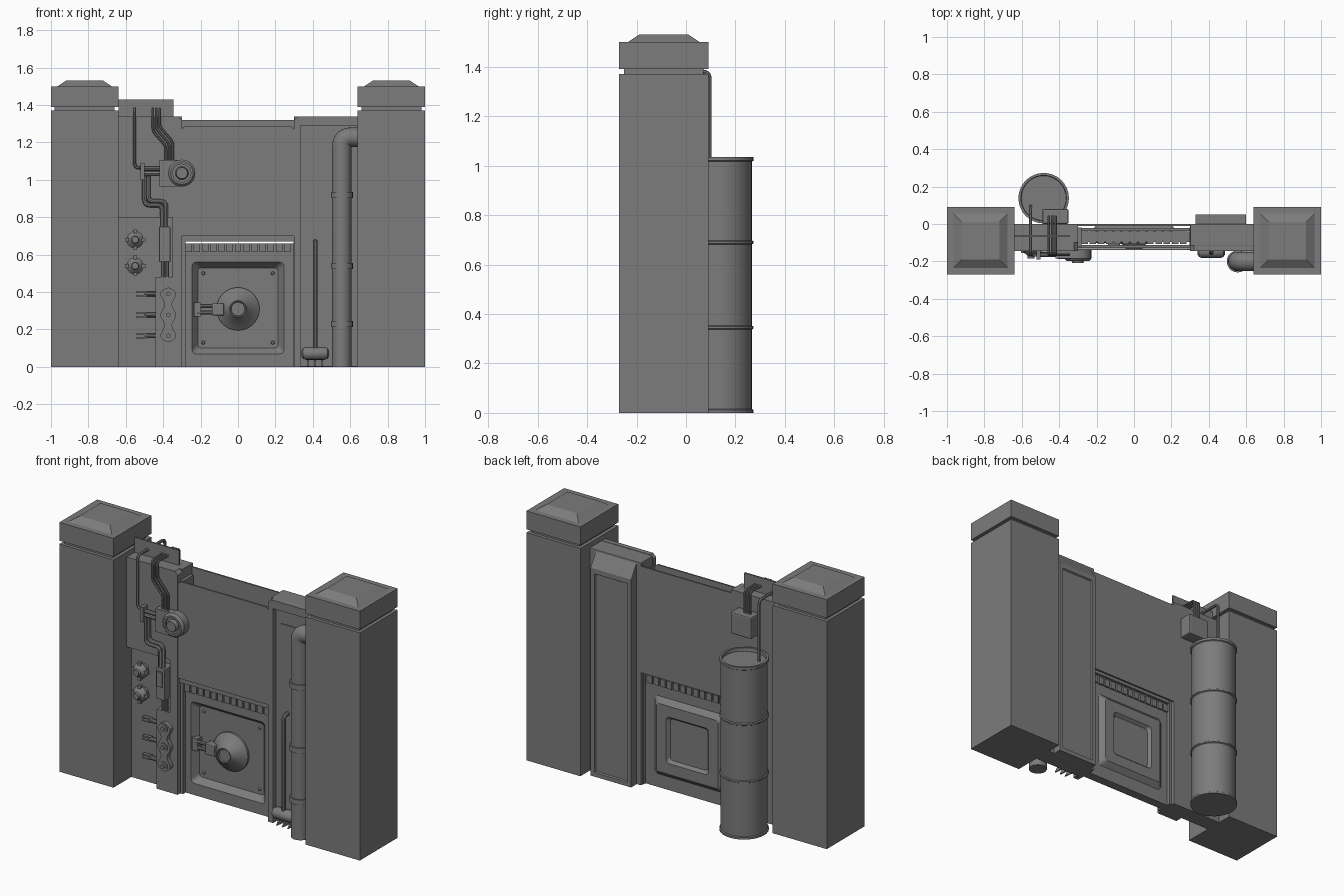
import bpy, bmesh, math
from mathutils import Vector

if "Cube" in bpy.data.objects:
    bpy.data.objects.remove(bpy.data.objects["Cube"], do_unlink=True)

GREY = (0.2, 0.2, 0.2, 1)
metal = bpy.data.materials.new("grey_metal")
metal.diffuse_color = GREY
metal.use_nodes = True
metal.node_tree.nodes["Principled BSDF"].inputs["Base Color"].default_value = GREY


def finish(name, bm, smooth=False):
    bmesh.ops.recalc_face_normals(bm, faces=bm.faces)
    mesh = bpy.data.meshes.new(name)
    bm.to_mesh(mesh)
    bm.free()
    mesh.materials.append(metal)
    ob = bpy.data.objects.new(name, mesh)
    bpy.context.collection.objects.link(ob)
    if smooth:
        bpy.ops.object.select_all(action="DESELECT")
        ob.select_set(True)
        bpy.context.view_layer.objects.active = ob
        bpy.ops.object.shade_smooth_by_angle(angle=math.radians(35))
    return ob


def loft(name, rings, smooth=False):
    """Join equal rings of points and cap both ends."""
    bm = bmesh.new()
    loops = [[bm.verts.new(p) for p in ring] for ring in rings]
    n = len(loops[0])
    for a, b in zip(loops, loops[1:]):
        for i in range(n):
            bm.faces.new((a[i], a[(i + 1) % n], b[(i + 1) % n], b[i]))
    bm.faces.new(loops[0])
    bm.faces.new(loops[-1])
    return finish(name, bm, smooth)


def box(name, x0, x1, y0, y1, z0, z1, bevel=0):
    bm = bmesh.new()
    bmesh.ops.create_cube(bm, size=1)
    for v in bm.verts:
        v.co = ((x0 + x1) / 2 + v.co.x * (x1 - x0), (y0 + y1) / 2 + v.co.y * (y1 - y0),
                (z0 + z1) / 2 + v.co.z * (z1 - z0))
    if bevel:
        bmesh.ops.bevel(bm, geom=bm.edges[:], offset=bevel, segments=2, affect="EDGES", profile=0.5)
    return finish(name, bm)


def plate(name, outline, y0, y1):
    return loft(name, [[(x, y, z) for x, z in outline] for y in (y0, y1)])


def turned(name, centre, profile, axis="Z", sides=24):
    """Turn (radius, distance) pairs about an axis through the centre."""
    rings = []
    for r, d in profile:
        ring = []
        for i in range(sides):
            t = math.tau * i / sides
            c, s = r * math.cos(t), r * math.sin(t)
            p = {"Z": (c, s, d), "Y": (c, -d, s), "X": (d, c, s)}[axis]
            ring.append(Vector(centre) + Vector(p))
        rings.append(ring)
    return loft(name, rings, True)


def tube(name, points, r, bend=0.03, sides=10, steps=4):
    """Sweep a round section along a path with rounded corners."""
    pts = [Vector(p) for p in points]
    path = [pts[0]]
    for a, b, c in zip(pts, pts[1:], pts[2:]):
        k = min(bend, (a - b).length * 0.48, (c - b).length * 0.48)
        s, e = b + (a - b).normalized() * k, b + (c - b).normalized() * k
        for i in range(steps + 1):
            t = i / steps
            path.append(s * (1 - t) ** 2 + b * 2 * t * (1 - t) + e * t * t)
    path.append(pts[-1])
    rings, up = [], None
    for i, p in enumerate(path):
        d = (path[min(i + 1, len(path) - 1)] - path[max(i - 1, 0)]).normalized()
        up = d.orthogonal() if up is None else up - d * up.dot(d)
        up.normalize()
        side = d.cross(up)
        rings.append([p + r * (up * math.cos(math.tau * j / sides) + side * math.sin(math.tau * j / sides))
                      for j in range(sides)])
    return loft(name, rings, True)


def rounded(cx, cz, half, r=0.02, seg=4):
    """Rounded square outline in the x-z plane."""
    out = []
    for q, (sx, sz) in enumerate(((1, 1), (-1, 1), (-1, -1), (1, -1))):
        for i in range(seg + 1):
            t = math.pi / 2 * (q + i / seg)
            out.append((cx + sx * (half - r) + r * math.cos(t), cz + sz * (half - r) + r * math.sin(t)))
    return out


# Pillars with a grooved cap
for side, cx in (("right", -0.82), ("left", 0.82)):
    rings = []
    for h, z in ((0.18, 0), (0.18, 1.37), (0.16, 1.37), (0.16, 1.39), (0.18, 1.39), (0.18, 1.5),
                 (0.145, 1.5), (0.1, 1.53)):
        rings.append([(cx + sx * h, -0.09 + sy * h, z) for sx, sy in ((-1, -1), (1, -1), (1, 1), (-1, 1))])
    loft(side + "_pillar", rings)

# Equipment wall: back slab and stepped front skin
box("equipment_wall", -0.65, -0.3, -0.1, 0, 0, 1.34)
plate("equipment_wall_skin", [(-0.65, 0.8), (-0.35, 0.8), (-0.35, 0.48), (-0.44, 0.48), (-0.44, 0),
                              (-0.3, 0), (-0.3, 1.32), (-0.32, 1.34), (-0.65, 1.34)], -0.145, -0.1)
box("upright_plate", -0.64, -0.345, -0.07, -0.06, 1.33, 1.43)

# Pipe wall: framed front and bevelled panel on the back
box("pipe_wall", 0.3, 0.65, -0.115, 0, 0, 1.34, 0.004)
plate("pipe_wall_frame", [(0.3, 0), (0.335, 0), (0.335, 1.29), (0.65, 1.29), (0.65, 1.34),
                          (0.32, 1.34), (0.3, 1.32)], -0.145, -0.115)
box("wall_hatch", 0.37, 0.47, -0.121, -0.115, 1.12, 1.2)
rings = []
for y, d, top in ((0, 0, 1.33), (0.05, 0, 1.25), (0.05, 0.025, 1.22), (0.042, 0.03, 1.215)):
    rings.append([(0.33 + d, y, d), (0.6 - d, y, d), (0.6 - d, y, top), (0.33 + d, y, top)])
loft("back_wall_panel", rings)

# Sliding door: outer sheets, guide rails, toothed bar
plate("front_sheet", [(-0.3, 0.7), (0.3, 0.7), (0.3, 1.27), (0.285, 1.285), (-0.285, 1.285), (-0.3, 1.27)],
      -0.14, -0.13)
box("back_sheet", -0.3, 0.3, -0.01, 0, 0.68, 1.32)
for x in (-0.288, 0.312):
    box("guide_rail", x - 0.014, x + 0.006, -0.12, -0.02, 0, 1.28)
for y in (-0.12, -0.03):
    box("sheet_lip", -0.3, 0.3, y - 0.008, y + 0.008, 0.67, 0.7)
box("tooth_bar", -0.3, 0.3, -0.095, -0.04, 0.6, 0.66)
for i in range(13):
    x = -0.264 + i * 0.044
    box("door_tooth", x - 0.017, x + 0.017, -0.107, -0.028, 0.615, 0.66)

# Door leaf: dished front and raised back, as one nested surface
dish = [(-0.095, 0.245), (-0.06, 0.215)]
bm = bmesh.new()


def loop(half, y, square=False):
    pts = rounded(0, 0.315, half, 0.02)
    if square:
        pts = [(x * 0.3 / half, 0 if z < 0.315 else 0.6) for x, z in pts]
        pts = [(math.copysign(0.3, x), z) for x, z in pts]
    return [bm.verts.new((x, y, z)) for x, z in pts]


door = [loop(0.215, -0.058), loop(0.245, -0.095), loop(0.3, -0.095, True), loop(0.3, -0.04, True),
        loop(0.235, -0.04), loop(0.205, -0.012), loop(0.14, -0.012), loop(0.125, -0.03)]
for a, b in zip(door, door[1:]):
    for i in range(len(a)):
        j = (i + 1) % len(a)
        bm.faces.new((a[i], a[j], b[j], b[i]))
bm.faces.new(door[0])
bm.faces.new(door[-1])
bmesh.ops.remove_doubles(bm, verts=bm.verts, dist=0.0001)
finish("door_leaf", bm)

# Door knob, latch and corner rivets
turned("door_knob", (0, -0.058, 0.31), [(0.115, 0), (0.115, 0.012), (0.05, 0.062), (0.045, 0.075),
                                        (0.04, 0.075), (0.036, 0.068)], "Y", 28)
box("latch_base", -0.235, -0.2, -0.1, -0.058, 0.27, 0.345)
box("latch_block", -0.14, -0.075, -0.115, -0.06, 0.275, 0.34, 0.006)
for z in (0.29, 0.325):
    tube("latch_rod", [(-0.22, -0.09, z), (-0.1, -0.09, z)], 0.011)
for sx in (-1, 1):
    for sz in (-1, 1):
        turned("door_rivet", (sx * 0.185, -0.058, 0.315 + sz * 0.185), [(0.01, 0), (0.007, 0.008)], "Y", 10)

# Barrel with ribs and sunken lid
profile = [(0.135, 0), (0.135, 0.012), (0.129, 0.016)]
for z in (0.345, 0.69):
    profile += [(0.129, z - 0.008), (0.135, z - 0.004), (0.135, z + 0.004), (0.129, z + 0.008)]
profile += [(0.129, 1.016), (0.135, 1.02), (0.135, 1.035), (0.122, 1.035), (0.12, 1.015)]
turned("barrel", (-0.483, 0.138, 0), profile, sides=32)

# Large pipe with clamps
tube("large_pipe", [(0.555, -0.2, 0), (0.555, -0.2, 1.228), (0.66, -0.2, 1.228)], 0.052, 0.085, 20, 8)
for z in (0.23, 0.54, 0.92):
    turned("pipe_clamp", (0.555, -0.2, z), [(0.059, -0.016), (0.059, 0.016)], sides=20)
    box("clamp_bracket", 0.535, 0.575, -0.17, -0.11, z - 0.014, z + 0.014)

# Foot roller with thin pipe
tube("thin_pipe", [(0.413, -0.1, 0.67), (0.413, -0.155, 0.67), (0.413, -0.155, 0.08)], 0.012)
turned("foot_roller", (0.413, -0.148, 0.072), [(0.015, -0.073), (0.028, -0.066), (0.034, -0.05), (0.034, 0.05),
                                               (0.028, 0.066), (0.015, 0.073)], "X", 16)
for x in (0.375, 0.413, 0.45):
    loft("foot_fin", [[(x + d, -0.11, 0), (x + d, -0.17, 0.005), (x + d, -0.11, 0.07)] for d in (-0.004, 0.004)])

# Pipes over the wall into the junction box
box("junction_box", -0.49, -0.35, 0, 0.08, 1.12, 1.25, 0.008)
for i in range(3):
    x = -0.455 + i * 0.018
    tube("over_wall_pipe", [(x, 0.04, 1.2), (x, 0.04, 1.38), (x, -0.165, 1.38), (x, -0.165, 1.26 + i * 0.012),
                            (x + 0.07, -0.165, 1.18 + i * 0.012), (x + 0.07, -0.165, 1.08)], 0.007, 0.02, 8)
tube("barrel_pipe", [(-0.553, 0.095, 1.01), (-0.553, 0.095, 1.38), (-0.553, -0.165, 1.38), (-0.553, -0.165, 1.065),
                     (-0.5, -0.165, 1.065)], 0.009, 0.03, 8)

# Gauge and its fittings
box("gauge_housing", -0.42, -0.3, -0.185, -0.14, 0.965, 1.105)
turned("gauge", (-0.3, -0.14, 1.036), [(0.072, 0), (0.072, 0.045), (0.06, 0.058), (0.048, 0.058), (0.048, 0.045),
                                       (0.035, 0.045), (0.03, 0.068)], "Y", 24)
box("gauge_coupling", -0.52, -0.5, -0.19, -0.14, 1.0, 1.09)
for z in (1.035, 1.06):
    tube("gauge_link", [(-0.51, -0.165, z), (-0.41, -0.165, z)], 0.012, 0.02, 8)
for d in (0, 0.02):
    tube("feed_pipe", [(-0.5 + d, -0.16, 1.02), (-0.5 + d, -0.16, 0.865 + d), (-0.405 + d, -0.16, 0.865 + d),
                       (-0.405 + d, -0.16, 0.74)], 0.012, 0.03, 8)
    tube("drain_pipe", [(-0.4 + d, -0.135, 0.57), (-0.4 + d, -0.135, 0.48)], 0.011)
box("valve_box", -0.422, -0.362, -0.18, -0.1, 0.56, 0.75, 0.005)
box("valve_box_lid", -0.41, -0.375, -0.188, -0.18, 0.64, 0.73)

# Hand valves with crossed grips
for z in (0.68, 0.54):
    turned("hand_valve", (-0.55, -0.1, z), [(0.025, 0), (0.025, 0.02), (0.046, 0.035), (0.046, 0.045), (0.02, 0.07),
                                            (0.018, 0.085)], "Y", 16)
    box("valve_grip", -0.605, -0.495, -0.155, -0.135, z - 0.01, z + 0.01)
    box("valve_grip", -0.56, -0.54, -0.155, -0.135, z - 0.055, z + 0.055)

# Three-lobed manifold with forked rods
right_edge = []
for i in range(33):
    z = 0.132 + 0.292 * i / 32
    wave = 0.029 + 0.011 * math.cos(math.tau * (z - 0.278) / 0.112)
    end = math.sqrt(max(0, 1 - max(0, abs(z - 0.278) - 0.112) ** 2 / 0.034 ** 2))
    right_edge.append((wave * end + 0.002, z))
outline = [(-0.373 + x, z) for x, z in right_edge] + [(-0.373 - x, z) for x, z in reversed(right_edge)]
plate("manifold", outline, -0.172, -0.14)
for z in (0.166, 0.278, 0.39):
    turned("manifold_boss", (-0.373, -0.17, z), [(0.025, 0), (0.025, 0.008), (0.012, 0.008), (0.012, 0.018)], "Y", 16)
    tube("side_rod", [(-0.43, -0.125, z), (-0.5, -0.125, z)], 0.013)
    for d in (-0.009, 0.009):
        box("rod_fork", -0.545, -0.49, -0.135, -0.115, z + d - 0.004, z + d + 0.004)
